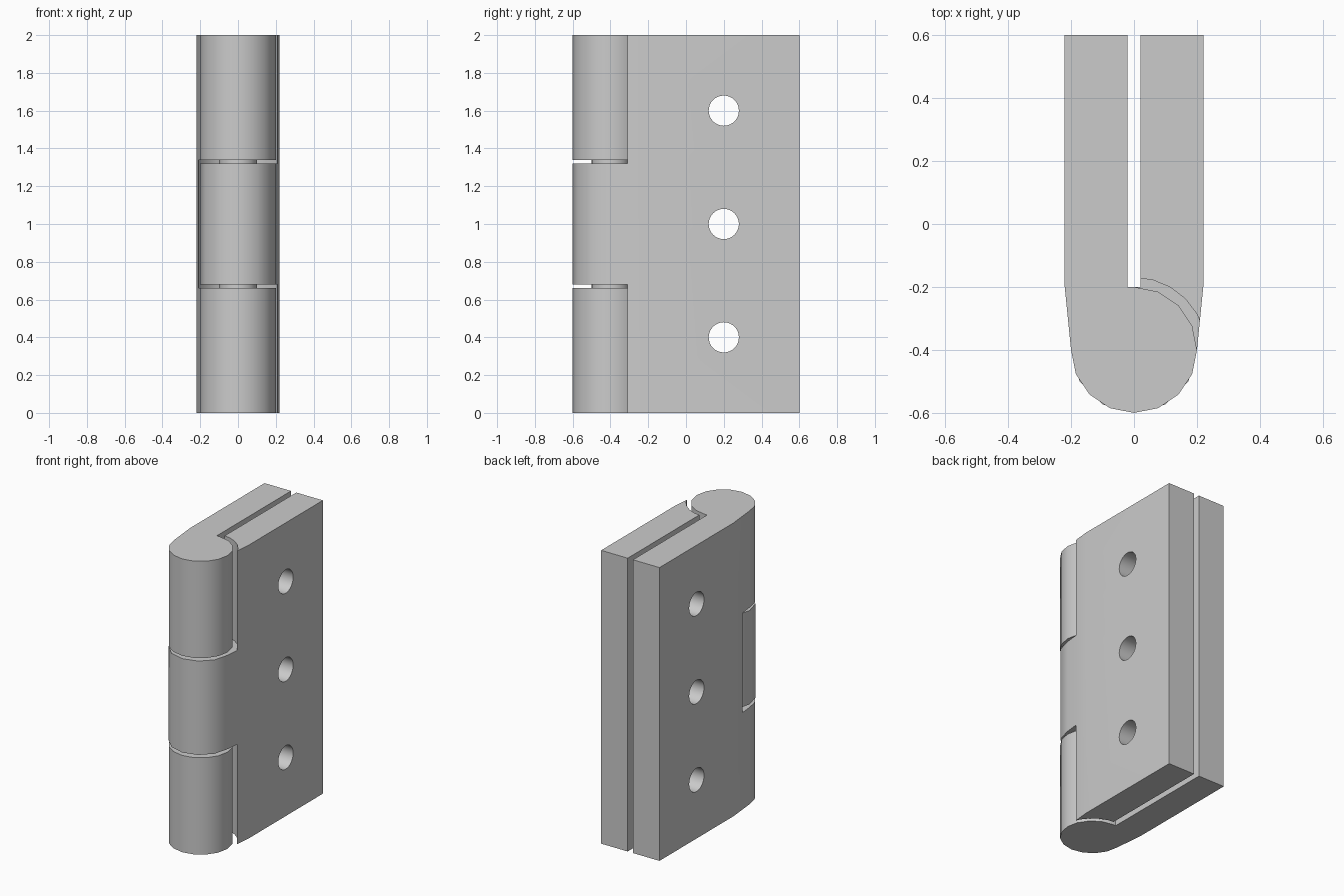
import bpy, bmesh, math
from mathutils import Matrix

if "Cube" in bpy.data.objects:
    bpy.data.objects.remove(bpy.data.objects["Cube"], do_unlink=True)

PIN_Y = -0.4           # hinge axis
HEIGHT = 2.0
GAP_LOW, GAP_HIGH = 0.66, 0.68

steel = bpy.data.materials.new("plain grey")
steel.use_nodes = True
grey = (0.6, 0.6, 0.6, 1)
steel.diffuse_color = grey
steel.node_tree.nodes["Principled BSDF"].inputs["Base Color"].default_value = grey


def add_object(name, bm):
    bmesh.ops.recalc_face_normals(bm, faces=bm.faces)
    mesh = bpy.data.meshes.new(name)
    bm.to_mesh(mesh)
    bm.free()
    obj = bpy.data.objects.new(name, mesh)
    mesh.materials.append(steel)
    bpy.context.collection.objects.link(obj)
    return obj


def upright_cylinder(name, radius, low, high, sides):
    bm = bmesh.new()
    bmesh.ops.create_cone(bm, cap_ends=True, segments=sides, radius1=radius, radius2=radius,
                          depth=high - low, matrix=Matrix.Translation((0, PIN_Y, (low + high) / 2)))
    return add_object(name, bm)


def screw_hole_cutter(z):
    bm = bmesh.new()
    turn = Matrix.Translation((0, 0.2, z)) @ Matrix.Rotation(math.pi / 2, 4, 'Y')
    bmesh.ops.create_cone(bm, cap_ends=True, segments=32, radius1=0.08, radius2=0.08,
                          depth=1, matrix=turn)
    return add_object("screw_hole_cutter", bm)


def leaf_blank(name, side, sides):
    # Plate flowing tangentially into a three-quarter round knuckle
    profile = [(0.02, -0.2), (0.02, 0.6), (0.22, 0.6), (0.22, -0.2)]
    steps = sides * 3 // 4
    for i in range(steps + 1):
        a = -i * 2 * math.pi / sides
        profile.append((0.2 * math.cos(a), PIN_Y + 0.2 * math.sin(a)))
    bm = bmesh.new()
    face = bm.faces.new([bm.verts.new((side * x, y, 0)) for x, y in profile])
    top = bmesh.ops.extrude_face_region(bm, geom=[face])["geom"]
    bmesh.ops.translate(bm, vec=(0, 0, HEIGHT),
                        verts=[v for v in top if isinstance(v, bmesh.types.BMVert)])
    return add_object(name, bm)


def finish(obj, cutters=()):
    # Apply the cuts, then smooth the round parts
    for cutter in cutters:
        cut = obj.modifiers.new("cut", 'BOOLEAN')
        cut.operation, cut.solver, cut.object = 'DIFFERENCE', 'EXACT', cutter
    bpy.ops.object.select_all(action='DESELECT')
    bpy.context.view_layer.objects.active = obj
    obj.select_set(True)
    bpy.ops.object.convert(target='MESH')
    bpy.ops.object.shade_smooth_by_angle(angle=math.radians(35))
    obj.modifiers.new("flat plates", 'WEIGHTED_NORMAL').keep_sharp = True
    for cutter in cutters:
        bpy.data.objects.remove(cutter, do_unlink=True)


def recess(low, high):
    return upright_cylinder("recess_cutter", 0.23, low, high, 24)


def screw_holes():
    return [screw_hole_cutter(z) for z in (0.4, 1.0, 1.6)]


# Right leaf carries the two outer knuckles, left leaf the middle one
right_leaf = leaf_blank("right_leaf", -1, 16)
finish(right_leaf, [recess(GAP_LOW, HEIGHT - GAP_LOW)] + screw_holes())

left_leaf = leaf_blank("left_leaf", 1, 12)
finish(left_leaf, [recess(-0.1, GAP_HIGH), recess(HEIGHT - GAP_HIGH, HEIGHT + 0.1)] + screw_holes())

# Pin joining the knuckles
finish(upright_cylinder("hinge_pin", 0.1, 0.05, HEIGHT - 0.05, 24))
